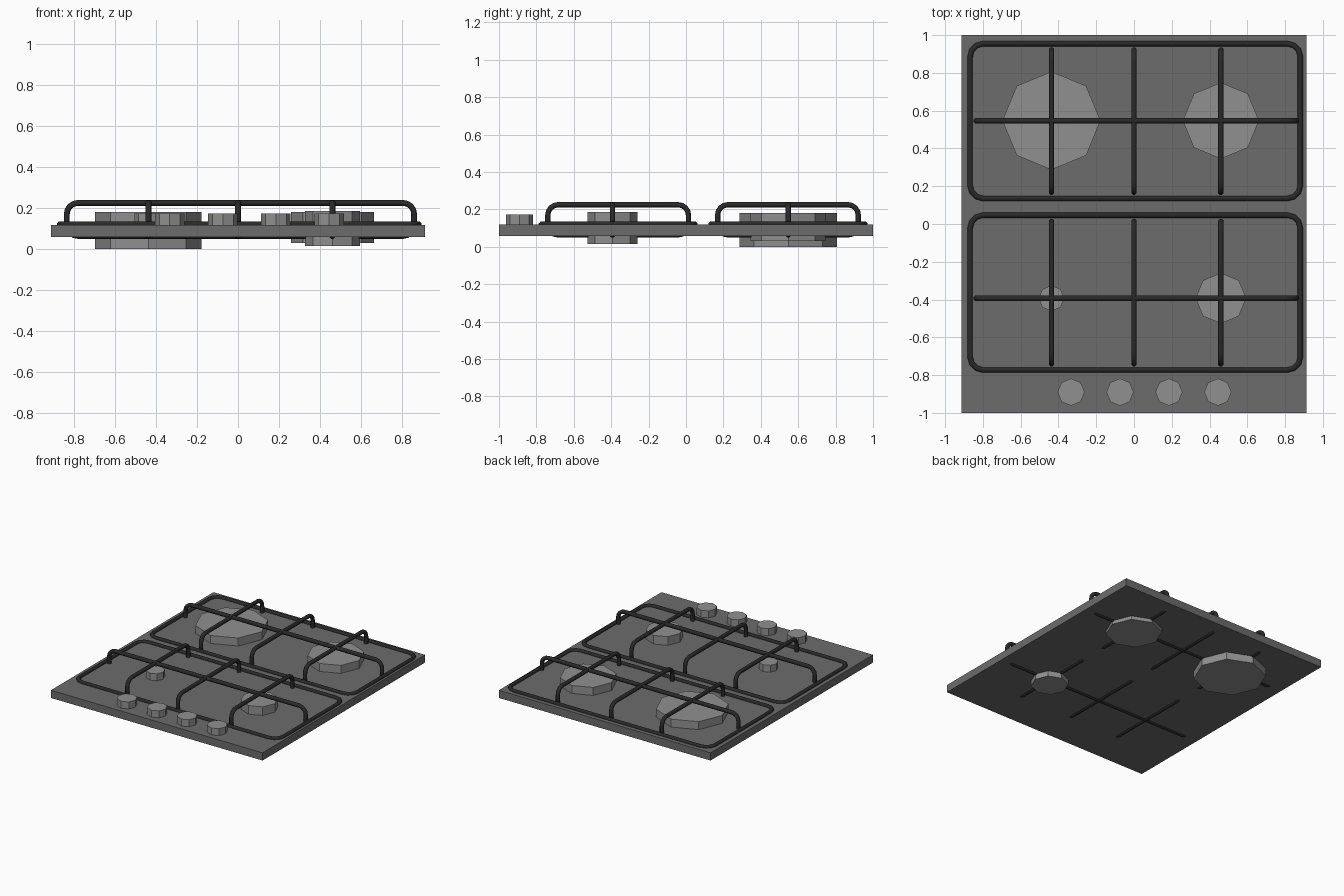
import bpy, bmesh, math
from mathutils import Vector

if "Cube" in bpy.data.objects:
    bpy.data.objects.remove(bpy.data.objects["Cube"])


def material(name, v):
    m = bpy.data.materials.new(name)
    m.diffuse_color = (v, v, v, 1)
    m.use_nodes = True
    m.node_tree.nodes["Principled BSDF"].inputs["Base Color"].default_value = m.diffuse_color
    return m


PLATE = material("plate grey", 0.15)
BURNER = material("burner light grey", 0.28)
IRON = material("grate black", 0.022)


def add_object(name, bm, mat):
    bmesh.ops.recalc_face_normals(bm, faces=bm.faces)
    me = bpy.data.meshes.new(name)
    bm.to_mesh(me)
    bm.free()
    me.materials.append(mat)
    ob = bpy.data.objects.new(name, me)
    bpy.context.collection.objects.link(ob)
    return ob


def octagon(name, x, y, r, z0, z1):
    # eight-sided disc with corners on the axes
    bm = bmesh.new()
    bottom = [bm.verts.new((x + r * math.cos(i * math.pi / 4),
                            y + r * math.sin(i * math.pi / 4), z0)) for i in range(8)]
    face = bm.faces.new(bottom)
    ext = bmesh.ops.extrude_face_region(bm, geom=[face], use_keep_orig=True)
    top = [v for v in ext["geom"] if isinstance(v, bmesh.types.BMVert)]
    bmesh.ops.translate(bm, verts=top, vec=(0, 0, z1 - z0))
    add_object(name, bm, BURNER)


def rod_loop(name, place, a0, a1, b0, b1, corner=0.055, r=0.0155, steps=4, sides=8):
    # closed rounded rectangle of round rod; place(a, b, c) maps to xyz
    path = []
    for k, (ca, cb) in enumerate([(a1 - corner, b1 - corner), (a0 + corner, b1 - corner),
                                  (a0 + corner, b0 + corner), (a1 - corner, b0 + corner)]):
        for i in range(steps + 1):
            t = (k + i / steps) * math.pi / 2
            path.append((ca + corner * math.cos(t), cb + corner * math.sin(t), t))
    bm = bmesh.new()
    rings = []
    for a, b, t in path:
        ring = []
        for s in range(sides):
            u = 2 * math.pi * (s + 0.5) / sides
            d, c = r * math.cos(u), r * math.sin(u)
            ring.append(bm.verts.new(Vector(place(a + d * math.cos(t), b + d * math.sin(t), c))))
        rings.append(ring)
    for i, ring in enumerate(rings):
        nxt = rings[(i + 1) % len(rings)]
        for s in range(sides):
            q = (s + 1) % sides
            bm.faces.new((ring[s], ring[q], nxt[q], nxt[s]))
    ob = add_object(name, bm, IRON)
    for p in ob.data.polygons:
        p.use_smooth = True


# base plate
bm = bmesh.new()
bmesh.ops.create_cube(bm, size=1)
bmesh.ops.scale(bm, vec=(1.824, 2, 0.06), verts=bm.verts)
bmesh.ops.translate(bm, vec=(0, 0, 0.088), verts=bm.verts)
add_object("base_plate", bm, PLATE)

# burners
octagon("burner_back_left", -0.437, 0.547, 0.26, 0.0, 0.18)
octagon("burner_back_right", 0.46, 0.547, 0.202, 0.03, 0.18)
octagon("burner_front_right", 0.46, -0.393, 0.134, 0.015, 0.185)
octagon("burner_front_left", -0.437, -0.393, 0.068, 0.07, 0.172)

# control knobs
for i in range(4):
    octagon(f"knob_{i + 1}", -0.333 + i * 0.259, -0.89, 0.072, 0.075, 0.172)

# two pan supports: flat frame, one long loop and three cross loops each
for name, y, bar in (("back", 0.545, 0.547), ("front", -0.363, -0.393)):
    rod_loop(f"{name}_frame", lambda a, b, c: (a, b, 0.12 + c),
             -0.868, 0.881, y - 0.41, y + 0.41, corner=0.07, steps=3)
    rod_loop(f"{name}_long_bar", lambda a, b, c: (a, bar + c, b),
             -0.835, 0.859, 0.064, 0.225)
    for k, x in enumerate((-0.437, 0.0, 0.46)):
        rod_loop(f"{name}_cross_bar_{k + 1}", lambda a, b, c: (x + c, a, b),
                 y - 0.376, y + 0.376, 0.064, 0.225)
